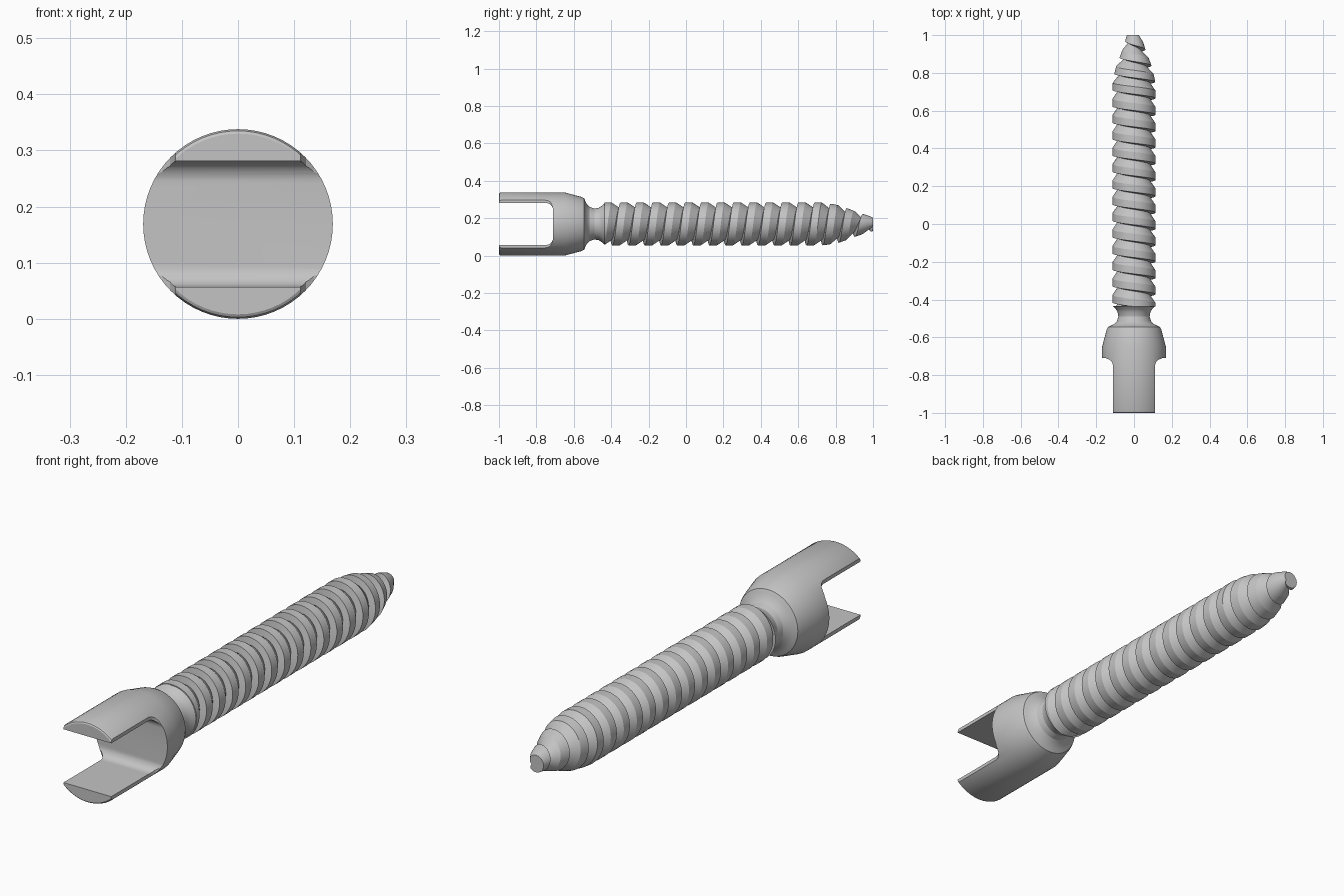
import bpy, bmesh, math

cube = bpy.data.objects.get("Cube")
if cube:
    bpy.data.objects.remove(cube, do_unlink=True)

AXIS_Z = 0.169      # height of the long axis
SIDES = 64
PITCH = 0.0865

steel = bpy.data.materials.new("grey metal")
steel.use_nodes = True
steel.diffuse_color = (0.55, 0.55, 0.55, 1)
steel.node_tree.nodes["Principled BSDF"].inputs["Base Color"].default_value = steel.diffuse_color


def make_object(name, bm):
    bmesh.ops.recalc_face_normals(bm, faces=bm.faces)
    mesh = bpy.data.meshes.new(name)
    bm.to_mesh(mesh)
    bm.free()
    mesh.materials.append(steel)
    obj = bpy.data.objects.new(name, mesh)
    bpy.context.collection.objects.link(obj)
    return obj


def lathe(name, profile):
    """Revolve (y, radius) points round the long axis and cap both ends."""
    bm = bmesh.new()
    rings = []
    for y, r in profile:
        angles = [math.tau * i / SIDES for i in range(SIDES)]
        rings.append([bm.verts.new((r * math.cos(a), y, AXIS_Z + r * math.sin(a))) for a in angles])
    for a, b in zip(rings, rings[1:]):
        for i in range(SIDES):
            k = (i + 1) % SIDES
            bm.faces.new((a[i], b[i], b[k], a[k]))
    bm.faces.new(rings[0])
    bm.faces.new(rings[-1])
    return make_object(name, bm)


def prism(name, points, depth):
    """Extrude a closed outline of 3D points along a vector."""
    bm = bmesh.new()
    face = bm.faces.new([bm.verts.new(p) for p in points])
    extruded = bmesh.ops.extrude_face_region(bm, geom=[face])["geom"]
    verts = [g for g in extruded if isinstance(g, bmesh.types.BMVert)]
    bmesh.ops.translate(bm, verts=verts, vec=depth)
    obj = make_object(name, bm)
    obj.hide_render = True
    return obj


def smooth(obj, degrees):
    bpy.ops.object.select_all(action='DESELECT')
    obj.select_set(True)
    bpy.context.view_layer.objects.active = obj
    bpy.ops.object.shade_smooth_by_angle(angle=math.radians(degrees))


# Head and waisted neck
head = lathe("forked_head", [
    (-1, 0.161), (-0.997, 0.166), (-0.99, 0.169), (-0.65, 0.169), (-0.56, 0.145),
    (-0.545, 0.138), (-0.539, 0.125), (-0.53, 0.105), (-0.515, 0.091), (-0.49, 0.083),
    (-0.465, 0.087), (-0.45, 0.097), (-0.435, 0.112)])

# Rod slot with rounded inner corners
HALF, END, FILLET = 0.112, -0.71, 0.04
slot = [(-0.3, -1.1, AXIS_Z - HALF)]
for side in (-1, 1):
    for i in range(9):
        a = math.pi / 2 * (i / 8 if side < 0 else 1 - i / 8)
        slot.append((-0.3, END - FILLET + FILLET * math.sin(a),
                     AXIS_Z + side * (HALF - FILLET + FILLET * math.cos(a))))
slot.append((-0.3, -1.1, AXIS_Z + HALF))
cutters = [prism("slot_cutter", slot, (0.6, 0, 0))]

# Trimmed edges of the two prongs
edge = [(0.111, -1.1), (0.111, -0.752), (0.114, -0.738), (0.121, -0.725),
        (0.135, -0.716), (0.16, -0.711), (0.3, -0.711), (0.3, -1.1)]
for side in (-1, 1):
    cutters.append(prism("prong_edge_cutter", [(side * x, y, -0.2) for x, y in edge], (0, 0, 0.8)))

for cutter in cutters:
    mod = head.modifiers.new("cut", 'BOOLEAN')
    mod.operation = 'DIFFERENCE'
    mod.solver = 'EXACT'
    mod.object = cutter
bpy.context.view_layer.update()
cut_mesh = bpy.data.meshes.new_from_object(head.evaluated_get(bpy.context.evaluated_depsgraph_get()))
head.modifiers.clear()
head.data = cut_mesh
for cutter in cutters:
    bpy.data.objects.remove(cutter, do_unlink=True)
smooth(head, 25)


# Threaded shaft with a pointed tip
def crest_radius(y):
    points = [(-2, 0.114), (0.74, 0.114), (0.82, 0.1), (0.92, 0.062), (1, 0.036), (2, 0.03)]
    for (y0, r0), (y1, r1) in zip(points, points[1:]):
        if y <= y1:
            return r0 + (r1 - r0) * (y - y0) / (y1 - y0)
    return points[-1][1]


TOOTH = [(0, False), (0.06, True), (0.52, True)]   # steep flank, crest, sloping flank
START, TURNS = -0.437, 21
first = START - 2.31 * PITCH
bm = bmesh.new()
rows = []
for i in range(SIDES):
    a = math.tau * i / SIDES
    row = []
    for turn in range(TURNS):
        for t, on_crest in TOOTH:
            y = first + PITCH * (turn + t + i / SIDES)
            r = crest_radius(y)
            if not on_crest:
                r -= min(0.028, 0.45 * r)
            row.append(bm.verts.new((r * math.cos(a), y, AXIS_Z + r * math.sin(a))))
    rows.append(row)
step = len(TOOTH)
for i in range(SIDES):
    last = i == SIDES - 1
    nxt = rows[0][step:] if last else rows[i + 1]
    for j in range(len(nxt) - 1):
        bm.faces.new((rows[i][j], rows[i][j + 1], nxt[j + 1], nxt[j]))
for y, direction in ((START, -1), (1, 1)):
    bmesh.ops.bisect_plane(bm, geom=bm.verts[:] + bm.edges[:] + bm.faces[:], dist=1e-6,
                           plane_co=(0, y, 0), plane_no=(0, direction, 0), clear_outer=True)
bmesh.ops.holes_fill(bm, edges=[e for e in bm.edges if e.is_boundary], sides=0)
shaft = make_object("threaded_shaft", bm)
smooth(shaft, 20)
